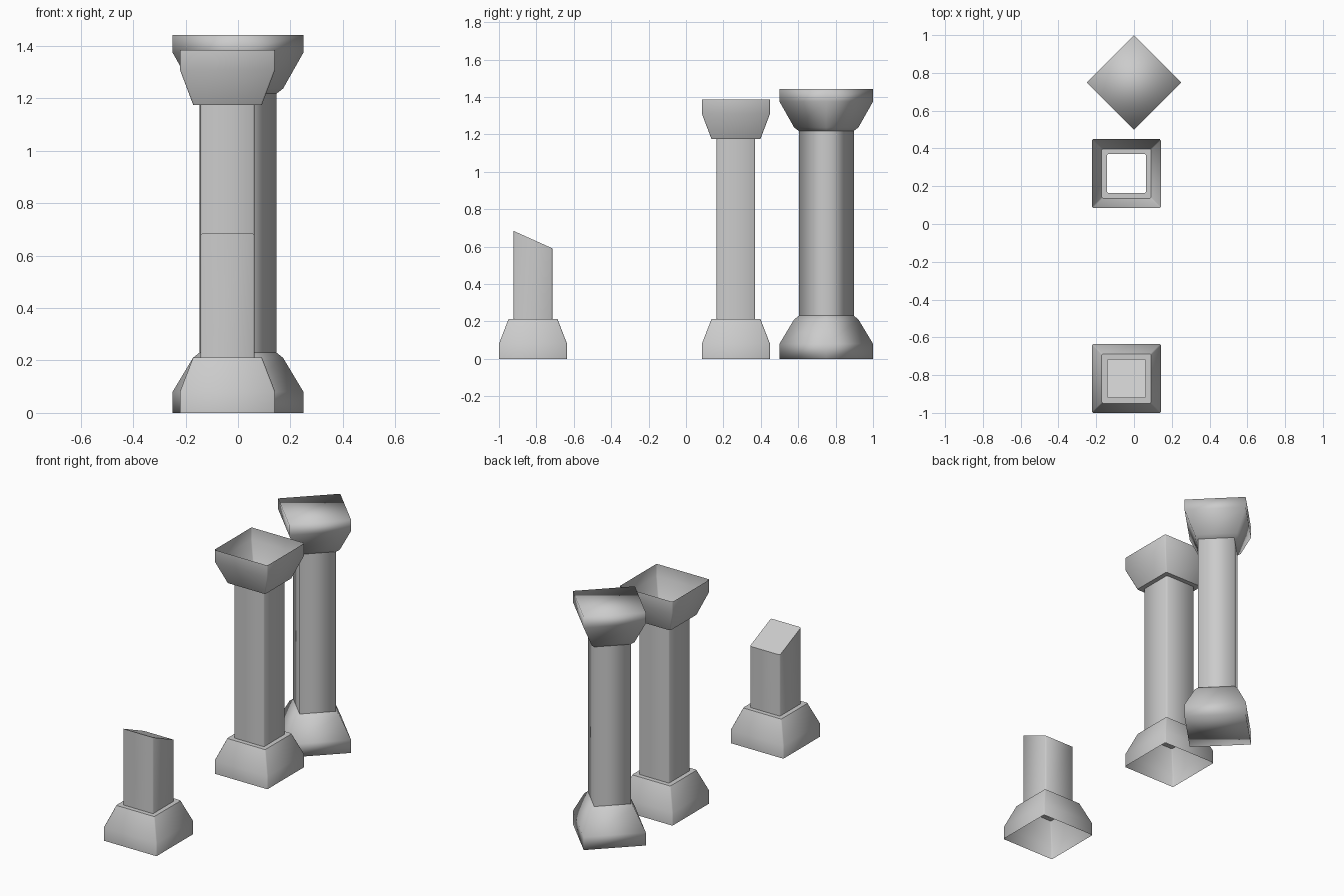
import bpy, bmesh, math

if "Cube" in bpy.data.objects:
    bpy.data.objects.remove(bpy.data.objects["Cube"])


def square_tube(name, centre, profile, chamfer=0.0, turn=0.0, caps=(), smooth=180, slope=None):
    """Sweep a (half width, z) profile round a square; open ended unless capped."""
    bm = bmesh.new()
    rings = []
    for h, z in profile:
        ring = []
        for k in range(4):
            pts = [(h, -h + chamfer), (h, h - chamfer)] if chamfer else [(h, h)]
            for px, py in pts:
                a = k * math.pi / 2 + turn
                x = px * math.cos(a) - py * math.sin(a)
                y = px * math.sin(a) + py * math.cos(a)
                ring.append(bm.verts.new((x, y, z)))
        rings.append(ring)
    n = len(rings[0])
    for lo, hi in zip(rings, rings[1:]):
        for i in range(n):
            j = (i + 1) % n
            bm.faces.new((lo[i], lo[j], hi[j], hi[i]))
    if slope:                                   # slanted break across the top ring
        for v in rings[-1]:
            v.co.z += slope * v.co.y
    if "bottom" in caps:
        bm.faces.new(rings[0][::-1])
    if "top" in caps:
        bm.faces.new(rings[-1])
    me = bpy.data.meshes.new(name)
    bm.to_mesh(me)
    bm.free()
    ob = bpy.data.objects.new(name, me)
    ob.location = (centre[0], centre[1], 0)
    bpy.context.collection.objects.link(ob)
    bpy.ops.object.select_all(action='DESELECT')
    ob.select_set(True)
    bpy.context.view_layer.objects.active = ob
    if smooth >= 180:
        bpy.ops.object.shade_smooth()
    else:
        bpy.ops.object.shade_smooth_by_angle(angle=math.radians(smooth))
    return ob


SHAFT = 0.103
BASE = [(0.182, 0), (0.182, 0.08), (0.131, 0.212), (SHAFT, 0.212)]
CAPITAL = [(SHAFT, 1.175), (0.131, 1.175), (0.182, 1.31), (0.182, 1.385)]
MID, FRONT = (-0.04, 0.267), (-0.04, -0.818)
soft = dict(chamfer=0.006, smooth=50)

# Middle column: open hollow shell, whole
square_tube("middle_base", MID, BASE, **soft)
square_tube("middle_shaft", MID, [(SHAFT, 0.212), (SHAFT, 1.175)], **soft)
square_tube("middle_capital", MID, CAPITAL, **soft)

# Front column: same base with a broken, slanted shaft
square_tube("broken_base", FRONT, BASE, **soft)
square_tube("broken_shaft", FRONT, [(SHAFT, 0.212), (SHAFT, 0.637)],
            caps=("top",), slope=-0.45, **soft)

# Back column: turned 45 degrees, closed and smooth shaded
BACK, R = (0, 0.75), math.sqrt(0.5)
diag = lambda pts: [(r * R, z) for r, z in pts]
turned = dict(turn=math.pi / 4)
square_tube("back_base", BACK, diag([(0.25, 0), (0.25, 0.08), (0.172, 0.21), (0.147, 0.23)]),
            caps=("bottom",), **turned)
square_tube("back_shaft", BACK, diag([(0.147, 0.23), (0.147, 1.218)]), **turned)
square_tube("back_capital", BACK, diag([(0.147, 1.218), (0.172, 1.237), (0.25, 1.375), (0.25, 1.442)]),
            caps=("top",), **turned)
